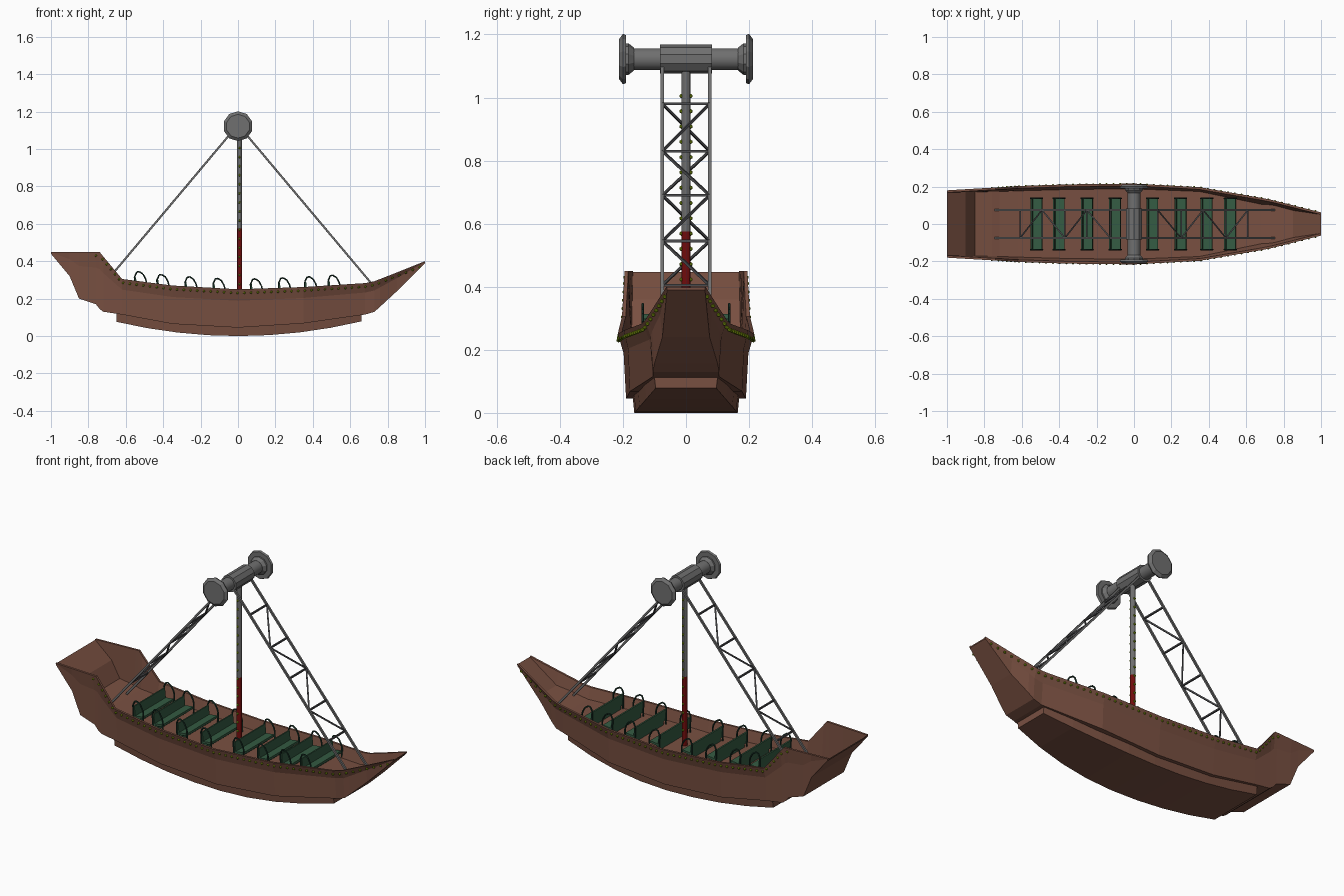
import bpy, bmesh, math
from mathutils import Vector, Matrix

cube = bpy.data.objects.get("Cube")
if cube:
    bpy.data.objects.remove(cube, do_unlink=True)


def material(name, *rgb):
    m = bpy.data.materials.new(name)
    m.use_nodes = True
    m.diffuse_color = (*rgb, 1)
    m.node_tree.nodes["Principled BSDF"].inputs["Base Color"].default_value = (*rgb, 1)
    return m


wood = material("brown wood", .19, .08, .053)
steel = material("grey steel", .16, .16, .16)
dark_steel = material("dark steel", .07, .07, .075)
red = material("mast red", .17, .004, .004)
green = material("seat green", .035, .105, .055)
dark_green = material("rail green", .012, .04, .026)
bulb = material("yellow green bulb", .22, .33, .005)


def finish(name, bm, mat, smooth=False):
    bmesh.ops.recalc_face_normals(bm, faces=bm.faces)
    mesh = bpy.data.meshes.new(name)
    bm.to_mesh(mesh)
    bm.free()
    mesh.materials.append(mat)
    ob = bpy.data.objects.new(name, mesh)
    bpy.context.collection.objects.link(ob)
    if smooth:
        bpy.ops.object.select_all(action='DESELECT')
        ob.select_set(True)
        bpy.context.view_layer.objects.active = ob
        bpy.ops.object.shade_smooth_by_angle(angle=math.radians(30))
    return ob


def loft(bm, rings):
    """Skin closed rings of equal size and cap both ends."""
    loops = [[bm.verts.new(p) for p in ring] for ring in rings]
    n = len(loops[0])
    for a, b in zip(loops, loops[1:]):
        for i in range(n):
            j = (i + 1) % n
            bm.faces.new((a[i], a[j], b[j], b[i]))
    bm.faces.new(loops[0])
    bm.faces.new(loops[-1])


def beam(bm, a, b, r, sides=4):
    a, b = Vector(a), Vector(b)
    turn = (b - a).to_track_quat('Z', 'Y').to_matrix().to_4x4()
    place = Matrix.Translation((a + b) / 2) @ turn @ Matrix.Rotation(math.pi / sides, 4, 'Z')
    bmesh.ops.create_cone(bm, cap_ends=True, segments=sides, radius1=r, radius2=r,
                          depth=(b - a).length, matrix=place)


def box(bm, centre, size, tilt=0):
    place = (Matrix.Translation(centre) @ Matrix.Rotation(tilt, 4, 'Y')
             @ Matrix.Diagonal((*size, 1)))
    bmesh.ops.create_cube(bm, size=1, matrix=place)


# Hull stations: x, rim z, bottom z, rim half width, bottom half width, floor z
stations = [
    (-1, .45, .44, .18, .178, .447),
    (-.9, .45, .32, .186, .178, .36),
    (-.85, .45, .2, .189, .178, .27),
    (-.76, .45, .17, .194, .178, .255),
    (-.74, .45, .145, .195, .178, .25),
    (-.72, .425, .13, .196, .178, .245),
    (-.62, .305, .115, .203, .18, .235),
    (-.35, .27, .065, .212, .187, .21),
    (0, .25, .045, .216, .19, .19),
    (.35, .262, .068, .197, .178, .2),
    (.68, .283, .115, .14, .105, .225),
    (.73, .293, .13, .13, .105, .235),
    (.76, .305, .157, .123, .1, .245),
    (.85, .34, .24, .1, .075, .27),
    (1, .4, .39, .062, .06, .397),
]


def sample(x, column):
    for p, q in zip(stations, stations[1:]):
        if x <= q[0]:
            t = (x - p[0]) / (q[0] - p[0])
            return p[column] + t * (q[column] - p[column])
    return stations[-1][column]


# Open hull with a flared upper strake, thin rim and sunken deck
rings = []
for x, top, low, wide, narrow, floor in stations:
    knee = narrow + .3 * (wide - narrow)
    half = [(narrow, low), (knee, low + .7 * (top - low)), (wide, top),
            (wide - .012, top), (knee - .01, floor)]
    rings.append([(x, y, z) for y, z in half] + [(x, -y, z) for y, z in reversed(half)])
bm = bmesh.new()
loft(bm, rings)
finish("hull", bm, wood)

# Stepped keel below the hull
rings = []
for i in range(9):
    x = -.65 + i * 1.31 / 8
    w = .17 - .068 * (max(x, 0) / .66) ** 2 - .01 * min(x, 0) ** 2
    low, top = .18 * x * x, .06 + .155 * x * x
    rings.append([(x, w - .006, low), (x, w, top), (x, -w, top), (x, .006 - w, low)])
bm = bmesh.new()
loft(bm, rings)
finish("keel", bm, wood)

# Bench seats with a thin back, and curved rails at both ends
seats, rails = bmesh.new(), bmesh.new()
for x in (-.52, -.4, -.25, -.1, .1, .25, .39, .515):
    rim, floor = sample(x, 1), sample(x, 5)
    box(seats, (x + .004, 0, floor + .032), (.05, .27, .012), -.12)
    box(seats, (x - .026, 0, (floor + rim) / 2 + .022), (.008, .27, .065), -.1)
    box(seats, (x - .015, 0, floor + .014), (.02, .25, .03))
    for y in (-.137, .137):
        path = [(x - .03, y, floor)]
        base = rim - .005
        path += [(x + dx, y, base + dz) for dx, dz in
                 ((-.033, .03), (-.022, .055), (-.008, .058), (.012, .045), (.026, .02), (.031, 0))]
        path.append((x + .031, y, floor))
        for a, b in zip(path, path[1:]):
            beam(rails, a, b, .0045, 5)
finish("seats", seats, green)
finish("seat_rails", rails, dark_green)

# Central mast in two colours
for name, low, high, mat in (("mast_lower", .19, .575, red), ("mast_upper", .575, 1.1, steel)):
    bm = bmesh.new()
    beam(bm, (.008, 0, low), (.008, 0, high), .014, 12)
    finish(name, bm, mat, True)

# Two lattice arms leaning fore and aft
AXLE = 1.122


def on_arm(side, y, z):
    return (side * (1.13 - z) / 1.19, y, z)


arms, braces = bmesh.new(), bmesh.new()
levels = [1.09, .98, .83, .69, .545, .405, .26]
for side in (-1, 1):
    for y in (-.075, .075):
        beam(arms, on_arm(side, y, .225), on_arm(side, y, AXLE - .02), .0075)
    for i, z in enumerate(levels[1:-1]):
        beam(braces, on_arm(side, -.075, z), on_arm(side, .075, z), .006)
    for i, (z, z2) in enumerate(zip(levels[1:-2], levels[2:])):
        y = .075 * side * (-1) ** i
        beam(braces, on_arm(side, y, z), on_arm(side, -y, z2), .0055)
finish("arms", arms, steel)
finish("arm_braces", braces, dark_steel)


# Axle turned about the y axis, with flanges and end discs
def turned(name, profile, sides, smooth=False):
    bm = bmesh.new()
    loft(bm, [[(r * math.cos(a), y, AXLE + r * math.sin(a))
               for a in (math.tau * (k + .5) / sides for k in range(sides))]
              for y, r in profile])
    finish(name, bm, steel, smooth)


turned("axle_hub", [(-.082, .046), (.082, .046)], 10)
turned("axle_tube", [(-.19, .035), (.19, .035)], 16, True)
for side, word in ((-1, "front"), (1, "back")):
    turned(word + "_flange", [(side * .165, .036), (side * .182, .05), (side * .195, .05)], 10)
    turned(word + "_disc", [(side * .19, .076), (side * .2, .08), (side * .212, .064)], 10)

# Bulbs strung below the rim and up the mast
bm = bmesh.new()


def add_bulb(p, r=.007):
    bmesh.ops.create_icosphere(bm, subdivisions=1, radius=r, matrix=Matrix.Translation(p))


x = -.76
while x < .99:
    drop = .02
    z = sample(x, 1) - drop
    y = sample(x, 3) - .002
    for s in (-1, 1):
        add_bulb((x, s * y, z))
    steep = -.75 < x < -.62
    x += .022 if steep else .036
for i in range(16):
    for s in (-1, 1):
        add_bulb((.008, s * .015, 1.005 - i * .0485))
finish("bulbs", bm, bulb)
